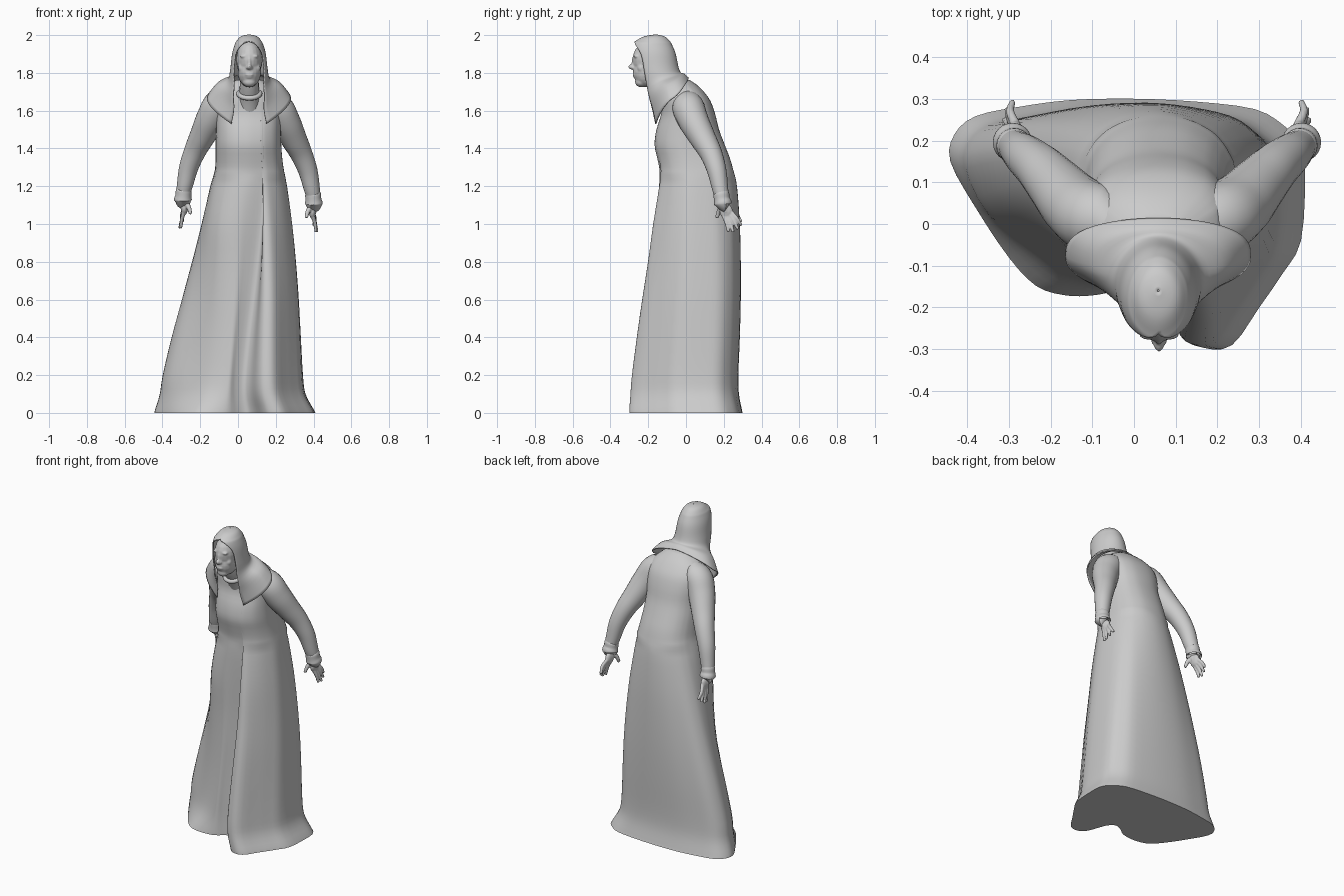
import bpy, bmesh, math
from mathutils import Vector

if "Cube" in bpy.data.objects:
    bpy.data.objects.remove(bpy.data.objects["Cube"])

CX = 0.055  # centre line of the upper body


def spline(pts, n, closed=False):
    """Catmull-Rom resampling of equal-length tuples, n steps per span."""
    m, out = len(pts), []
    for i in range(m if closed else m - 1):
        if closed:
            p = [pts[(i + k) % m] for k in (-1, 0, 1, 2)]
        else:
            p = [pts[min(max(i + k, 0), m - 1)] for k in (-1, 0, 1, 2)]
        for s in range(n):
            t = s / n
            out.append(tuple(0.5 * (2 * b + (c - a) * t + (2 * a - 5 * b + 4 * c - d) * t * t
                                    + (3 * b - a - 3 * c + d) * t ** 3) for a, b, c, d in zip(*p)))
    if not closed:
        out.append(tuple(pts[-1]))
    return out


def loft(name, rings, closed=True, caps=True, angle=50):
    bm = bmesh.new()
    vs = [[bm.verts.new(p) for p in r] for r in rings]
    n = len(vs[0])
    for a, b in zip(vs, vs[1:]):
        for i in range(n if closed else n - 1):
            j = (i + 1) % n
            bm.faces.new((a[i], a[j], b[j], b[i]))
    if caps:
        bm.faces.new(vs[0][::-1])
        bm.faces.new(vs[-1])
    bmesh.ops.recalc_face_normals(bm, faces=bm.faces)
    return finish(name, bm, angle)


def finish(name, bm, angle=50):
    me = bpy.data.meshes.new(name)
    bm.to_mesh(me)
    bm.free()
    ob = bpy.data.objects.new(name, me)
    bpy.context.collection.objects.link(ob)
    bpy.ops.object.select_all(action='DESELECT')
    ob.select_set(True)
    bpy.context.view_layer.objects.active = ob
    bpy.ops.object.shade_smooth_by_angle(angle=math.radians(angle))
    return ob


def tube_rings(path, n=20, steps=5):
    """Rings along a path of (x, y, z, radius)."""
    pts = spline(path, steps)
    rings = []
    for i, p in enumerate(pts):
        d = Vector(pts[min(i + 1, len(pts) - 1)][:3]) - Vector(pts[max(i - 1, 0)][:3])
        u = d.cross(Vector((1, 0, 0.01))).normalized()
        v = d.cross(u).normalized()
        rings.append([Vector(p[:3]) + p[3] * (u * math.cos(a) + v * math.sin(a))
                      for a in (k * math.tau / n for k in range(n))])
    return rings


def blob(name, balls, voxel, smooth=4, tubes=()):
    """Fuse ellipsoids (centre, radii) and tubes into one soft form."""
    bm = bmesh.new()
    for c, r in balls:
        res = bmesh.ops.create_uvsphere(bm, u_segments=20, v_segments=12, radius=1)
        for v in res['verts']:
            v.co = Vector(c) + Vector([v.co[k] * r[k] for k in range(3)])
    for path in tubes:
        vs = [[bm.verts.new(p) for p in r] for r in tube_rings(path, 8, 3)]
        for a, b in zip(vs, vs[1:]):
            for i in range(8):
                bm.faces.new((a[i], a[(i + 1) % 8], b[(i + 1) % 8], b[i]))
        bm.faces.new(vs[0][::-1])
        bm.faces.new(vs[-1])
    bmesh.ops.recalc_face_normals(bm, faces=bm.faces)
    ob = finish(name, bm, 180)
    m = ob.modifiers.new("fuse", 'REMESH')
    m.mode, m.voxel_size, m.use_smooth_shade = 'VOXEL', voxel, True
    s = ob.modifiers.new("soften", 'SMOOTH')
    s.factor, s.iterations = 0.5, smooth
    return ob


# Gown: hem outline blended into rounded sections up to the neck
hem = [(-.44, .15), (-.43, .215), (-.38, .258), (-.28, .28), (-.15, .297), (0, .30), (.15, .293),
       (.29, .275), (.36, .235), (.40, .19), (.41, .12), (.40, -.04), (.355, -.12), (.30, -.2),
       (.235, -.29), (.17, -.295), (.13, -.255), (.09, -.15), (.05, -.11), (0, -.125), (-.05, -.16),
       (-.11, -.172), (-.17, -.17), (-.235, -.148), (-.30, -.08), (-.38, .04)]
hem = [((x + .015) / .425, (y - .0025) / .2975) for x, y in hem]
# z, left, right, front, back, share of hem shape, inset of the front left corner
levels = [(0, -.44, .41, -.295, .30, 1, 0), (.02, -.435, .40, -.295, .295, 1, .01),
          (.10, -.412, .358, -.29, .28, .98, .045), (.20, -.398, .345, -.283, .277, .95, .06),
          (.40, -.355, .335, -.26, .285, .86, .055), (.60, -.305, .325, -.235, .29, .74, .04),
          (.80, -.255, .31, -.208, .29, .58, .02), (1.0, -.205, .29, -.185, .285, .38, 0),
          (1.2, -.152, .262, -.155, .27, .12, 0), (1.28, -.125, .245, -.142, .252, .03, 0),
          (1.35, -.12, .235, -.152, .232, 0, 0), (1.42, -.12, .23, -.166, .205, 0, 0),
          (1.50, -.117, .227, -.156, .175, 0, 0), (1.58, -.12, .23, -.132, .155, 0, 0),
          (1.65, -.12, .23, -.13, .13, 0, 0), (1.70, -.10, .21, -.125, .095, 0, 0),
          (1.735, -.06, .17, -.12, .06, 0, 0), (1.762, -.01, .13, -.11, .02, 0, 0)]
rings = []
for z, x0, x1, y0, y1, w, inset in spline(levels, 3):
    sec = []
    e = 2.05 if z < 1.25 else 2.35
    for u, v in hem:
        a = math.atan2(v, u)
        k = (abs(math.cos(a)) ** e + abs(math.sin(a)) ** e) ** (-1 / e)
        eu, ev = k * math.cos(a), k * math.sin(a)
        push = inset * math.sin(2 * a) if a < -math.pi / 2 else 0
        sec.append(((x0 + x1) / 2 + (x1 - x0) / 2 * (eu + (u - eu) * w) + push,
                    (y0 + y1) / 2 + (y1 - y0) / 2 * (ev + (v - ev) * w) + push * .7, max(z, 0)))
    rings.append(spline(sec, 3, True))
loft("gown", rings)

# Sleeves, cuffs and hands, mirrored about the body's centre line
sleeve = [(.06, .01, 1.635, .07), (.145, .012, 1.625, .085), (.195, .042, 1.55, .08), (.24, .09, 1.46, .069),
          (.28, .133, 1.38, .059), (.315, .163, 1.29, .051), (.335, .18, 1.20, .043), (.342, .187, 1.165, .039)]
cuff = [(.341, .186, 1.17, .036), (.342, .187, 1.166, .042), (.344, .19, 1.14, .042),
        (.346, .195, 1.12, .047), (.346, .196, 1.112, .043), (.346, .196, 1.118, .02)]
tips = [(.358, .225, .966), (.364, .25, .965), (.358, .275, .98), (.345, .293, 1.0)]
for side, sx, dz in (("left", 1, -.008), ("right", -1, .012)):
    def place(p):
        return (CX + sx * p[0], p[1], p[2] + dz) + tuple(p[3:])
    loft(side + "_sleeve", tube_rings([place(p) for p in sleeve], 24))
    loft(side + "_cuff", tube_rings([place(p) for p in cuff], 24, 3))
    fingers = [[place(p) for p in [(.342, .19, 1.14, .025), (.34, .20, 1.10, .025), (.34, .212, 1.07, .021)]],
               [place(p) for p in [(.332, .19, 1.10, .016), (.315, .175, 1.075, .013), (.306, .163, 1.04, .009)]]]
    for i, t in enumerate(tips):
        base = (.338, .196 + .014 * i, 1.06 + .004 * i, .012)
        mid = (.352, (base[1] + t[1]) / 2 + .004, (base[2] + t[2]) / 2, .0105)
        fingers.append([place(p) for p in (base, mid, t + (.008,))])
    blob(side + "_hand", [(place((.339, .213, 1.075)), (.019, .035, .04))], .0045, 2, fingers)

# Head with simple facial features
face = [((.06, -.18, 1.87), (.07, .103, .105)), ((.06, -.20, 1.805), (.062, .08, .082)),
        ((.06, -.238, 1.752), (.036, .032, .028)), ((.06, -.285, 1.832), (.013, .021, .015)),
        ((.06, -.276, 1.855), (.009, .013, .034)), ((.06, -.272, 1.790), (.023, .012, .007)),
        ((.06, -.267, 1.778), (.02, .012, .007))]
for s in (-1, 1):
    face += [((.06 + s * .026, -.262, 1.888), (.024, .016, .009)),
             ((.06 + s * .034, -.236, 1.825), (.026, .023, .026)),
             ((.06 + s * .011, -.279, 1.828), (.009, .012, .009))]
blob("head", face, .005, 4)
loft("neck", tube_rings([(.06, -.06, 1.58, .06), (.06, -.10, 1.66, .056), (.06, -.15, 1.74, .05),
                         (.06, -.17, 1.80, .05)]))
bpy.ops.mesh.primitive_torus_add(location=(.06, -.125, 1.69), rotation=(math.radians(25), 0, 0),
                                 major_radius=.056, minor_radius=.013, major_segments=32, minor_segments=10)
bpy.context.object.name = "collar"
bpy.ops.object.shade_smooth()

# Headscarf: arcs around the back of the head, open at the face, spreading over the shoulders
# back z, side z, front z, half width, back y, front y, half opening in degrees
arcs = [(2.0, 2.0, 2.0, .002, -.158, -.162, 0), (1.99, 1.99, 1.99, .042, -.115, -.22, 0),
        (1.965, 1.965, 1.968, .064, -.088, -.262, 0), (1.945, 1.947, 1.95, .073, -.076, -.28, 30),
        (1.90, 1.90, 1.90, .086, -.058, -.285, 54),
        (1.83, 1.82, 1.81, .096, -.043, -.27, 56), (1.80, 1.768, 1.72, .11, -.03, -.235, 46),
        (1.792, 1.732, 1.62, .168, -.010, -.19, 28), (1.772, 1.655, 1.53, .22, .012, -.168, 25)]
rings = []
for zb, zs, zf, rx, yb, yf, op in spline(arcs, 4):
    row = []
    op = max(op, 0)
    flat = 1 - .3 * min(1, max(0, (rx - .1) / .1))
    for i in range(-24, 25):
        t = abs(i) / 24
        a = i / 24 * math.radians(180 - op)
        c = math.cos(a)
        c = c ** flat if c > 0 else c
        z = zb + (zs - zb) * (t / .6) ** 1.5 if t < .6 else zs + (zf - zs) * ((t - .6) / .4) ** 1.2
        row.append((CX + .003 + rx * math.sin(a), (yb + yf) / 2 + (yb - yf) / 2 * c, z))
    rings.append(row)
scarf = loft("headscarf", rings, closed=False, caps=False, angle=60)
bm = bmesh.new()
bm.from_mesh(scarf.data)
bmesh.ops.remove_doubles(bm, verts=bm.verts, dist=.0004)  # seam above the forehead
bm.to_mesh(scarf.data)
bm.free()
m = scarf.modifiers.new("thickness", 'SOLIDIFY')
m.thickness, m.offset = .007, 0
